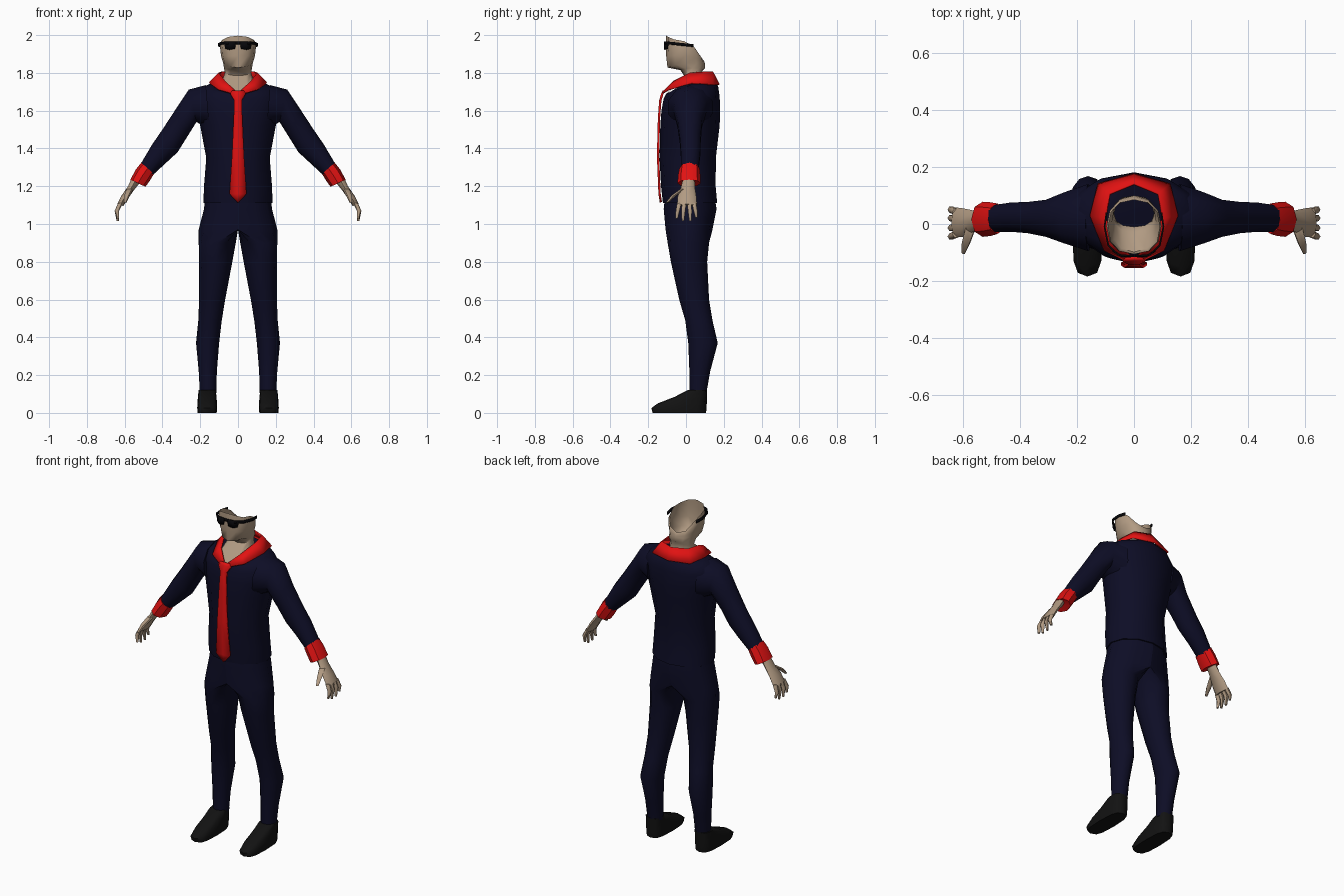
import bpy, bmesh, math
from mathutils import Vector

if "Cube" in bpy.data.objects:
    bpy.data.objects.remove(bpy.data.objects["Cube"])


def material(name, rgb):
    m = bpy.data.materials.new(name)
    m.diffuse_color = (*rgb, 1)
    m.use_nodes = True
    m.node_tree.nodes["Principled BSDF"].inputs["Base Color"].default_value = m.diffuse_color
    return m


NAVY = material("navy cloth", (0.004, 0.004, 0.019))
RED = material("red cloth", (0.75, 0.006, 0.006))
SKIN = material("skin", (0.44, 0.325, 0.225))
SHOE = material("black leather", (0.006, 0.006, 0.006))
GLASS = material("dark glass", (0.002, 0.002, 0.003))


def finish(name, bm, mat, mirror=False, thick=0, angle=50):
    bmesh.ops.remove_doubles(bm, verts=bm.verts, dist=0.0005)
    bmesh.ops.recalc_face_normals(bm, faces=bm.faces)
    me = bpy.data.meshes.new(name)
    bm.to_mesh(me)
    bm.free()
    me.materials.append(mat)
    ob = bpy.data.objects.new(name, me)
    bpy.context.collection.objects.link(ob)
    if mirror:
        md = ob.modifiers.new("mirror", 'MIRROR')
        md.use_clip = True
    if thick:
        md = ob.modifiers.new("thickness", 'SOLIDIFY')
        md.thickness = thick
        md.offset = 0
    bpy.ops.object.select_all(action='DESELECT')
    ob.select_set(True)
    bpy.context.view_layer.objects.active = ob
    bpy.ops.object.shade_smooth_by_angle(angle=math.radians(angle))
    return ob


def ring(a, b, y0, y1, n=12, front=0, back=0, square=1.0, clamp=False):
    """Oval whose x-z diameter is a-b and whose depth is y0..y1;
    front/back raise those ends of the oval."""
    pts = []
    for i in range(n):
        t = 2 * math.pi * i / n
        c, s = round(math.cos(t), 6), round(math.sin(t), 6)
        c = math.copysign(abs(c) ** square, c)
        s = math.copysign(abs(s) ** square, s)
        x = (a[0] + b[0]) / 2 + (b[0] - a[0]) / 2 * c
        z = (a[1] + b[1]) / 2 + (b[1] - a[1]) / 2 * c
        z += s * s * (back if s > 0 else front)
        y = (y0 + y1) / 2 + (y1 - y0) / 2 * s
        pts.append((max(x, 0) if clamp else x, y, z))
    return pts


def skin_rings(bm, rings, caps=(True, True)):
    vs = [[bm.verts.new(p) for p in r] for r in rings]
    n = len(vs[0])
    for r, q in zip(vs, vs[1:]):
        for i in range(n):
            j = (i + 1) % n
            bm.faces.new((r[i], r[j], q[j], q[i]))
    if caps[0]:
        bm.faces.new(vs[0][::-1])
    if caps[1]:
        bm.faces.new(vs[-1])


def loft(name, rings, mat, mirror=False, caps=(True, True), angle=50):
    bm = bmesh.new()
    skin_rings(bm, rings, caps)
    return finish(name, bm, mat, mirror, angle=angle)


def strip(name, edge_a, edge_b, mat, thick=0.008):
    """Band between two point rows, mirrored across x."""
    bm = bmesh.new()
    a = [bm.verts.new(p) for p in edge_a]
    b = [bm.verts.new(p) for p in edge_b]
    for i in range(len(a) - 1):
        bm.faces.new((a[i], a[i + 1], b[i + 1], b[i]))
    return finish(name, bm, mat, True, thick, 35)


# Jacket body: half width, height, front y, back y, front and back lift
torso = [(.183, 1.11, -.122, .165, 0, 0), (.18, 1.2, -.132, .157, 0, 0),
         (.168, 1.35, -.14, .158, 0, 0), (.2, 1.52, -.136, .178, 0, 0),
         (.22, 1.6, -.13, .181, 0, 0), (.235, 1.675, -.118, .178, -.01, 0),
         (.2, 1.72, -.105, .17, -.03, .01), (.14, 1.745, -.09, .15, -.055, .01)]
loft("jacket", [ring((-w, z), (w, z), f, b, front=lf, back=lb)
                for w, z, f, b, lf, lb in torso], NAVY)

# Sleeves: top x z, underside x z, front y, back y
sleeve = [(.17, 1.735, .15, 1.5, -.1, .145), (.26, 1.712, .22, 1.54, -.072, .115),
          (.33, 1.607, .27, 1.46, -.048, .088), (.4, 1.5, .32, 1.38, -.035, .08),
          (.455, 1.42, .385, 1.32, -.03, .078), (.52, 1.31, .45, 1.26, -.03, .068)]
loft("sleeve", [ring((a, b), (c, d), f, k, 10) for a, b, c, d, f, k in sleeve],
     NAVY, True)

# Flared cuffs
cuff = [(.512, 1.325, .445, 1.265, -.035, .072), (.54, 1.29, .465, 1.232, -.042, .076),
        (.57, 1.235, .49, 1.197, -.045, .078), (.555, 1.235, .515, 1.212, -.02, .05)]
loft("cuff", [ring((a, b), (c, d), f, k, 8) for a, b, c, d, f, k in cuff],
     RED, True, angle=40)

# Hands: palm, four fingers and a thumb
bm = bmesh.new()
palm = [(.562, 1.245, .522, 1.215, -.018, .046), (.582, 1.2, .55, 1.18, -.028, .048),
        (.617, 1.15, .582, 1.135, -.045, .055), (.64, 1.105, .607, 1.095, -.047, .058)]
skin_rings(bm, [ring((a, b), (c, d), f, k, 8) for a, b, c, d, f, k in palm])


def digit(points, radii):
    rings = []
    for (x, y, z), r in zip(points, radii):
        rings.append(ring((x + r, z), (x - r, z), y - r, y + r, 6))
    skin_rings(bm, rings)


for y, spread, tip in ((-.036, -.013, 1.03), (-.01, -.006, 1.017),
                       (.017, .006, 1.017), (.043, .012, 1.035)):
    digit([(.622, y, 1.11), (.641, y + spread * .6, 1.07), (.636, y + spread, tip)],
          (.013, .012, .007))
digit([(.572, -.015, 1.185), (.588, -.065, 1.15), (.597, -.098, 1.115)],
      (.018, .015, .008))
finish("hand", bm, SKIN, True, angle=60)

# Trousers: inner x, outer x, height, front y, back y (waist rings cut at x = 0)
legs = [(-.172, .172, 1.15, -.11, .15), (-.18, .18, 1.08, -.118, .162),
        (-.208, .208, .97, -.108, .14),
        (.012, .208, .9, -.097, .122), (.03, .206, .8, -.08, .112),
        (.068, .206, .6, -.036, .122), (.086, .21, .49, -.004, .14),
        (.1, .222, .37, .012, .168), (.112, .208, .22, .018, .128),
        (.115, .202, .105, .02, .108)]
loft("trouser_leg", [ring((a, z), (b, z), f, k, clamp=a < 0)
                     for a, b, z, f, k in legs], NAVY, True)

# Shoes
shoe = [(.05, 0, -.176, .106), (.053, .025, -.184, .109),
        (.052, .05, -.15, .11), (.049, .085, -.06, .11), (.046, .12, .008, .11)]
loft("shoe", [ring((.163 - w, z), (.163 + w, z), f, k, square=.65)
              for w, z, f, k in shoe], SHOE, True)

# Neck and open-topped head shell
head = [(.085, 1.755, -.105, .095, -.07, .02), (.07, 1.8, -.01, .085, -.015, .01),
        (.074, 1.825, -.03, .1, -.01, 0), (.078, 1.85, -.098, .1, -.022, 0),
        (.09, 1.89, -.105, .097, 0, -.03), (.096, 1.945, -.106, .09, 0, -.075),
        (.09, 1.968, -.105, .085, .029, -.097)]
loft("head", [ring((-w, z), (w, z), f, k, front=lf, back=lb, square=.85)
              for w, z, f, k, lf, lb in head], SKIN, caps=(False, False), angle=60)

# Open collar
strip("collar",
      [(0, .14, 1.805), (.085, .105, 1.805), (.1, .02, 1.798), (.066, -.065, 1.755),
       (.005, -.118, 1.695)],
      [(0, .175, 1.738), (.125, .14, 1.738), (.152, .03, 1.745), (.105, -.09, 1.712),
       (.03, -.128, 1.69)], RED)

# Necktie: half width, y, z
tie = [(.03, -.118, 1.705), (.041, -.125, 1.69), (.02, -.136, 1.655),
       (.023, -.143, 1.56), (.032, -.148, 1.36), (.045, -.14, 1.16), (.003, -.133, 1.115)]
strip("necktie", [(0, y, z) for w, y, z in tie], [(w, y, z) for w, y, z in tie],
      RED, .012)

# Sunglasses: frame with side arms, then lenses
rim = [(0, -.113, 1.966), (.055, -.108, 1.966), (.09, -.075, 1.964),
       (.103, -.01, 1.957), (.096, .04, 1.952)]
strip("glasses_frame", rim, [(x, y, z - .015) for x, y, z in rim], GLASS, .006)
strip("glasses_lens", [(.01, -.114, 1.965), (.045, -.112, 1.965), (.075, -.094, 1.965)],
      [(.016, -.114, 1.928), (.045, -.112, 1.922), (.066, -.098, 1.928)], GLASS, .006)
